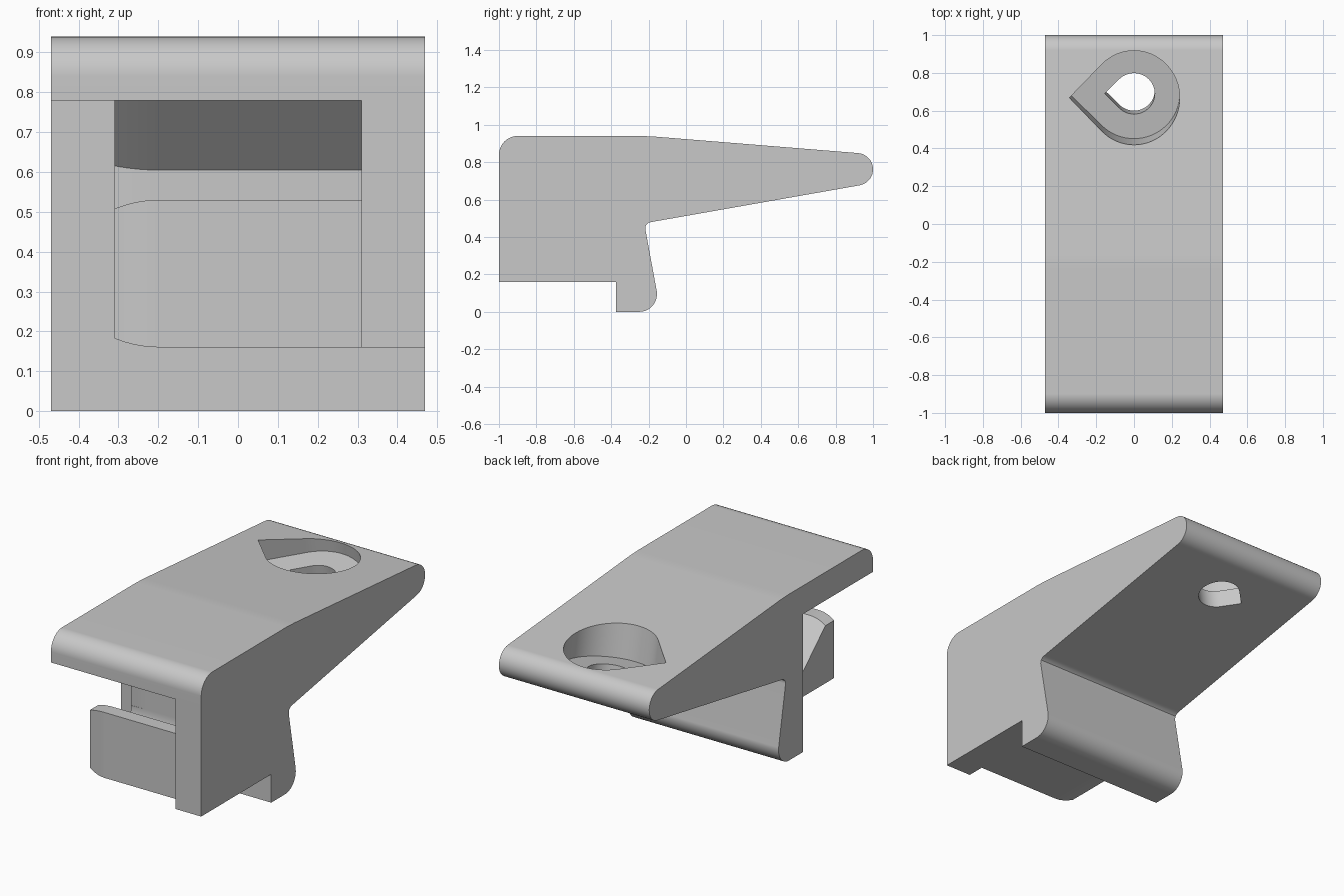
import bpy, bmesh, math
from mathutils import Matrix

cube = bpy.data.objects.get("Cube")
if cube:
    bpy.data.objects.remove(cube, do_unlink=True)

grey = bpy.data.materials.new("plain grey")
grey.use_nodes = True
color = (0.58, 0.58, 0.58, 1)
grey.diffuse_color = color
grey.node_tree.nodes["Principled BSDF"].inputs["Base Color"].default_value = color

HALF = 0.47      # half width of the bracket
INNER = 0.31     # half width of the hook
STEP = -0.375    # front face of the leg


def arc(cy, cz, r, start, end, n=10):
    angles = [math.radians(start + (end - start) * i / n) for i in range(n + 1)]
    return [(cy + r * math.cos(a), cz + r * math.sin(a)) for a in angles]


def loft(name, rings):
    """Skin a list of closed 3D rings and cap both ends."""
    bm = bmesh.new()
    loops = [[bm.verts.new(p) for p in ring] for ring in rings]
    count = len(loops[0])
    for a, b in zip(loops, loops[1:]):
        for i in range(count):
            j = (i + 1) % count
            bm.faces.new((a[i], a[j], b[j], b[i]))
    bm.faces.new(loops[0][::-1])
    bm.faces.new(loops[-1])
    bmesh.ops.recalc_face_normals(bm, faces=bm.faces)
    mesh = bpy.data.meshes.new(name)
    bm.to_mesh(mesh)
    bm.free()
    mesh.materials.append(grey)
    obj = bpy.data.objects.new(name, mesh)
    bpy.context.collection.objects.link(obj)
    return obj


def side_extrude(name, profile, x0, x1):
    return loft(name, [[(x, y, z) for y, z in profile] for x in (x0, x1)])


def select(obj):
    bpy.ops.object.select_all(action='DESELECT')
    obj.select_set(True)
    bpy.context.view_layer.objects.active = obj


def smooth(obj):
    select(obj)
    bpy.ops.object.shade_smooth_by_angle(angle=math.radians(30))
    mod = obj.modifiers.new("even shading", 'WEIGHTED_NORMAL')
    mod.keep_sharp = True


def teardrop_cutter(name, r, y, z, low, high, tilt):
    """Teardrop prism pointing to -x, with its axis leaning towards -y."""
    outline = arc(0, 0, r, -135, 135, 48) + [(-r * math.sqrt(2), 0)]
    obj = loft(name, [[(u, v, w) for u, v in outline] for w in (low, high)])
    obj.data.transform(Matrix.Translation((0, y, z)) @ Matrix.Rotation(tilt, 4, 'X'))
    obj.hide_render = True
    return obj


# Body: top slab, tapering tail and rear leg
body_profile = (
    [(STEP, 0.78), (-1, 0.78)]
    + arc(-0.9, 0.84, 0.1, 180, 90)
    + [(-0.24, 0.94), (-0.17, 0.937)]
    + arc(0.913, 0.762, 0.087, 85, -80, 16)
    + [(-0.18, 0.481), (-0.2, 0.476), (-0.214, 0.464), (-0.218, 0.445)]
    + arc(-0.25, 0.095, 0.095, 8, -90)
    + [(STEP, 0)]
)
body = side_extrude("bracket_body", body_profile, -HALF, HALF)

# Countersunk teardrop screw hole, square to the sloping underside
tilt = math.radians(9.9)
cutters = [
    teardrop_cutter("screw_head_cutter", 0.242, 0.668, 0.87, -0.13, 0.3, tilt),
    teardrop_cutter("screw_shaft_cutter", 0.11, 0.668, 0.87, -0.6, 0.2, tilt),
]
for cutter in cutters:
    mod = body.modifiers.new("hole", 'BOOLEAN')
    mod.operation = 'DIFFERENCE'
    mod.solver = 'EXACT'
    mod.object = cutter
    select(body)
    bpy.ops.object.modifier_apply(modifier=mod.name)
    bpy.data.objects.remove(cutter, do_unlink=True)

# Closed side wall
wall = side_extrude("side_wall", [(-1, 0.16), (-1, 0.78), (STEP, 0.78), (STEP, 0.16)], INNER, HALF)


def eased_block(name, profile, centre, shrink):
    """Extrude across the hook width, narrowing in a curve at the open end."""
    cy, cz = centre
    steps = 8
    rings = [[(INNER, y, z) for y, z in profile]]
    for i in range(steps + 1):
        t = i / steps
        sy, sz = (1 - s * t * t for s in shrink)
        x = -0.2 - 0.11 * t
        rings.append([(x, cy + (y - cy) * sy, cz + (z - cz) * sz) for y, z in profile])
    return loft(name, rings)


# Hook: front lip with a sloping back and a rounded root
hook_profile = [
    (STEP, 0.16), (-0.9, 0.16), (-0.9, 0.53), (-0.82, 0.53),
    (-0.61, 0.32), (-0.58, 0.302), (-0.55, 0.307), (-0.53, 0.33), (-0.52, 0.37),
    (-0.52, 0.4), (STEP, 0.4),
]
hook = eased_block("hook", hook_profile, (STEP, 0.345), (0.04, 0.12))

# Backing block above the hook, flaring forward under the slab
flare_profile = [(STEP, 0.3), (-0.52, 0.3), (-0.52, 0.605), (-0.695, 0.78), (STEP, 0.78)]
flare = eased_block("hook_backing", flare_profile, (STEP, 0.78), (0.06, 0.06))

for obj in (body, wall, hook, flare):
    smooth(obj)
